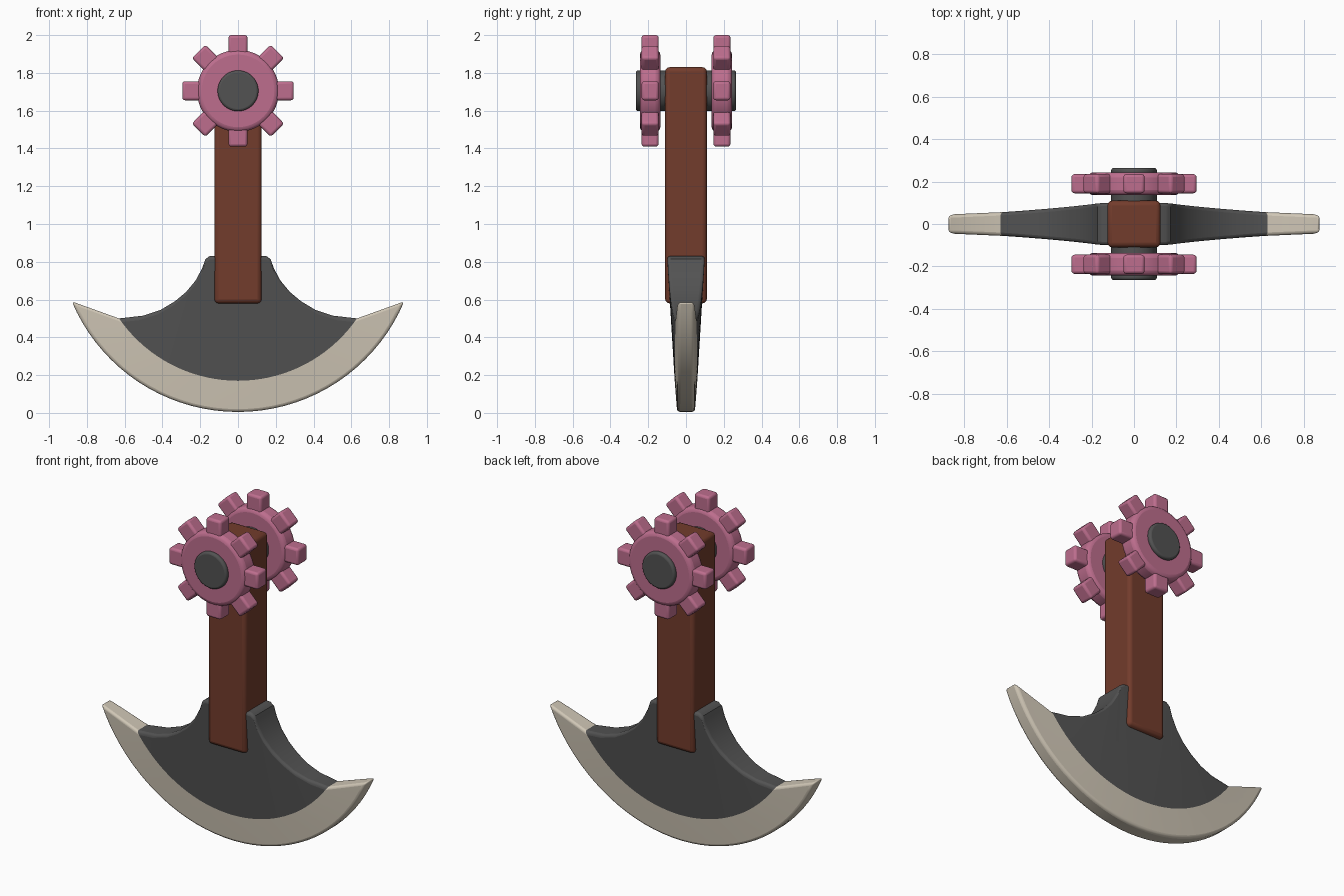
import bpy, bmesh
from math import sin, cos, asin, pi, hypot
from mathutils import Matrix, Vector

cube = bpy.data.objects.get("Cube")
if cube:
    bpy.data.objects.remove(cube, do_unlink=True)


def material(name, rgb):
    m = bpy.data.materials.new(name)
    m.use_nodes = True
    m.diffuse_color = (*rgb, 1)
    bsdf = next(n for n in m.node_tree.nodes if n.type == 'BSDF_PRINCIPLED')
    bsdf.inputs["Base Color"].default_value = (*rgb, 1)
    bsdf.inputs["Roughness"].default_value = 0.6
    return m


WOOD = material("brown wood", (0.17, 0.045, 0.025))
DARK = material("dark iron", (0.085, 0.085, 0.085))
EDGE = material("pale edge", (0.62, 0.56, 0.46))
PINK = material("pink gear", (0.51, 0.155, 0.27))


def finish(name, bm, mats, bevel, angle=0.7, clamp=True):
    bmesh.ops.recalc_face_normals(bm, faces=bm.faces)
    mesh = bpy.data.meshes.new(name)
    bm.to_mesh(mesh)
    bm.free()
    for m in mats:
        mesh.materials.append(m)
    ob = bpy.data.objects.new(name, mesh)
    bpy.context.collection.objects.link(ob)
    mod = ob.modifiers.new("soft edges", 'BEVEL')
    mod.width = bevel
    mod.segments = 3
    mod.limit_method = 'ANGLE'
    mod.angle_limit = angle
    mod.use_clamp_overlap = clamp
    bpy.ops.object.select_all(action='DESELECT')
    ob.select_set(True)
    bpy.context.view_layer.objects.active = ob
    bpy.ops.object.shade_smooth_by_angle(angle=0.6)
    return ob


def add_box(bm, size, matrix):
    bmesh.ops.create_cube(bm, size=1, matrix=matrix @ Matrix.Diagonal((*size, 1)))


def cylinder(name, radius, depth, y, z, mat, bevel):
    bm = bmesh.new()
    bmesh.ops.create_cone(bm, cap_ends=True, segments=48, radius1=radius, radius2=radius,
                          depth=depth, matrix=Matrix.Translation((0, y, z)) @ Matrix.Rotation(pi / 2, 4, 'X'))
    return finish(name, bm, [mat], bevel)


# Handle
bm = bmesh.new()
add_box(bm, (0.25, 0.22, 1.25), Matrix.Translation((0, 0, 1.205)))
finish("handle", bm, [WOOD], 0.022)

# Axle and the two gears
HUB = 1.705
cylinder("axle", 0.108, 0.53, 0, HUB, DARK, 0.012)
for side, y in (("front", -0.19), ("back", 0.19)):
    cylinder(side + "_gear_disc", 0.217, 0.108, y, HUB, PINK, 0.025)
    bm = bmesh.new()
    for i in range(8):
        turn = Matrix.Translation((0, y, HUB)) @ Matrix.Rotation(i * pi / 4, 4, 'Y')
        add_box(bm, (0.1, 0.09, 0.125), turn @ Matrix.Translation((0, 0, 0.2325)))
    finish(side + "_gear_teeth", bm, [PINK], 0.014)


# Blade: three curves across the width, tapering away from the handle
def arc(half, low, high, t):
    sag = high - low
    r = (half * half + sag * sag) / (2 * sag)
    a = asin(half / r) * t
    return Vector((r * sin(a), low + r * (1 - cos(a))))


SHOULDER = [(0, .83), (.15, .83), (.172, .815), (.19, .765), (.225, .7), (.275, .64),
            (.335, .59), (.41, .545), (.5, .515), (.63, .5)]


def shoulder(t):
    f = abs(t) * (len(SHOULDER) - 1)
    i = min(int(f), len(SHOULDER) - 2)
    p = Vector(SHOULDER[i]).lerp(Vector(SHOULDER[i + 1]), f - i)
    return Vector((p.x if t >= 0 else -p.x, p.y))


def thickness(p):
    d = hypot(p.x, p.y - 0.83)
    return 0.1 - 0.055 * min(1, max(0, (d - 0.15) / 0.7))


N = 18
bm = bmesh.new()
grid = {}
for s in (-1, 1):
    for i in range(-N, N + 1):
        t = i / N
        outer, inner, top = arc(.88, .005, .59, t), arc(.63, .17, .5, t), shoulder(t)
        for row, p in enumerate((outer, inner, top)):
            if row == 2 and abs(i) == N:
                grid[s, i, row] = grid[s, i, 1]
            else:
                grid[s, i, row] = bm.verts.new((p.x, s * thickness(p), p.y))


def face(verts, mat):
    bm.faces.new(list(dict.fromkeys(verts))).material_index = mat


for i in range(-N, N):
    for s in (-1, 1):
        for row in (0, 1):
            face([grid[s, i, row], grid[s, i + 1, row],
                  grid[s, i + 1, row + 1], grid[s, i, row + 1]], 1 - row)
    for row, mat in ((0, 1), (2, 0)):
        face([grid[-1, i, row], grid[-1, i + 1, row], grid[1, i + 1, row], grid[1, i, row]], mat)
for i in (-N, N):
    face([grid[-1, i, 0], grid[-1, i, 1], grid[1, i, 1], grid[1, i, 0]], 1)
finish("blade", bm, [DARK, EDGE], 0.016, 0.9, False)
